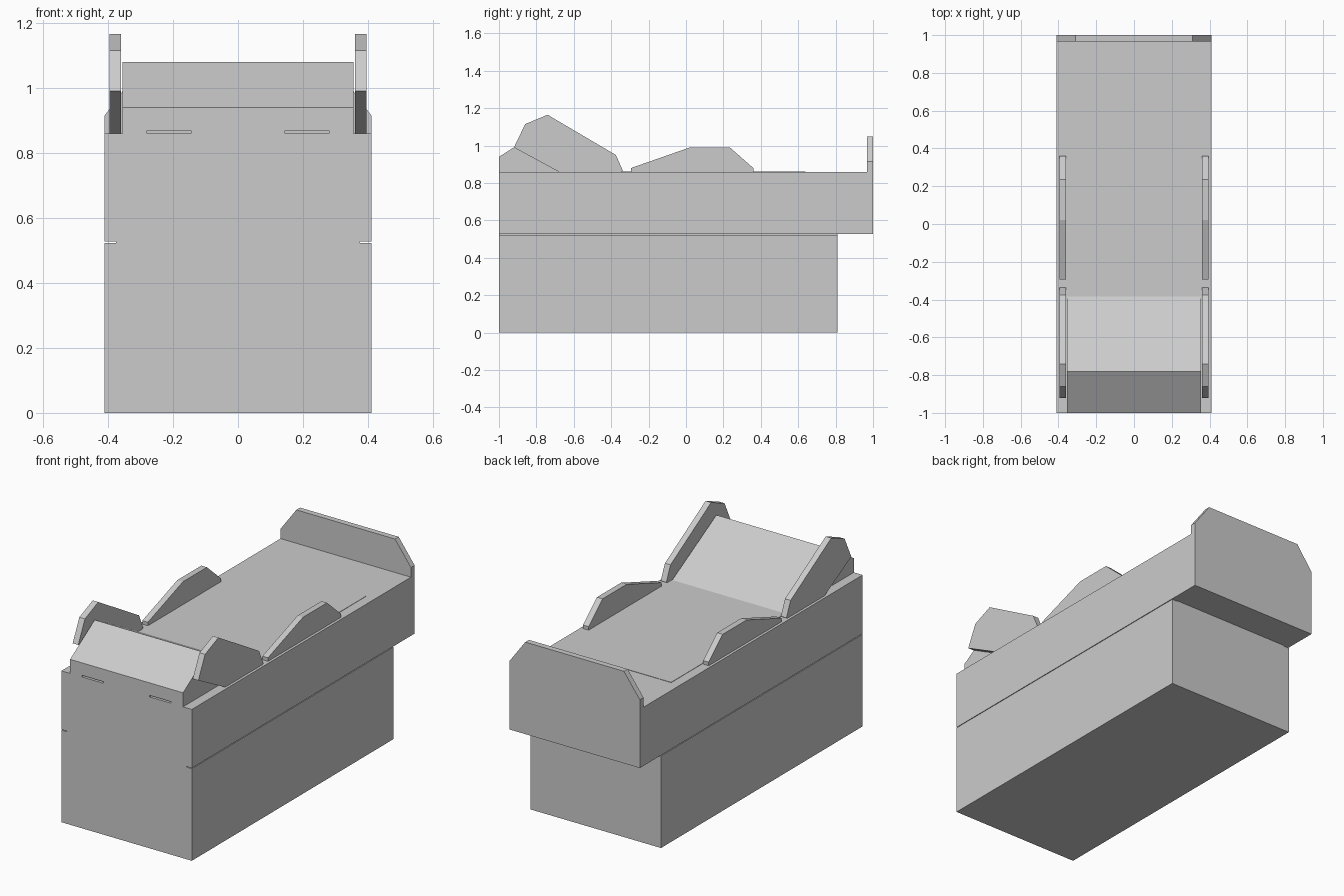
import bpy
import bmesh
from mathutils import Vector

cube = bpy.data.objects.get("Cube")
if cube:
    bpy.data.objects.remove(cube, do_unlink=True)

# Single plain grey
grey = bpy.data.materials.new("plain_grey")
grey.use_nodes = True
colour = (0.6, 0.6, 0.6, 1)
grey.diffuse_color = colour
grey.node_tree.nodes["Principled BSDF"].inputs["Base Color"].default_value = colour


def extrude(name, outline, start, step):
    """Extrude a closed outline of 3D points by a vector."""
    bm = bmesh.new()
    face = bm.faces.new([bm.verts.new(Vector(p) + Vector(start)) for p in outline])
    result = bmesh.ops.extrude_face_region(bm, geom=[face])
    verts = [v for v in result["geom"] if isinstance(v, bmesh.types.BMVert)]
    bmesh.ops.translate(bm, verts=verts, vec=step)
    bmesh.ops.recalc_face_normals(bm, faces=bm.faces)
    mesh = bpy.data.meshes.new(name)
    bm.to_mesh(mesh)
    bm.free()
    mesh.materials.append(grey)
    obj = bpy.data.objects.new(name, mesh)
    bpy.context.collection.objects.link(obj)
    return obj


def side_profile(name, yz, x0, x1):
    return extrude(name, [(0, y, z) for y, z in yz], (x0, 0, 0), (x1 - x0, 0, 0))


def box(name, x0, x1, y0, y1, z0, z1):
    return side_profile(name, [(y0, z0), (y1, z0), (y1, z1), (y0, z1)], x0, x1)


W = 0.41      # half width of the body
DECK = 0.86   # height of the bed deck

# Body: base and overhanging deck with a narrow seam between them
box("base", -W, W, -1, 0.81, 0, 0.523)
box("seam_core", -0.375, 0.375, -1, 0.81, 0.52, 0.53)
box("deck", -W, W, -1, 1, 0.527, DECK)
box("mattress", -0.355, 0.355, -0.4, 0.64, DECK - 0.01, DECK + 0.002)

# Raised wedge backrest with two shallow slots in its front
backrest = side_profile("backrest", [(-1, 0.855), (-1, 0.94), (-0.78, 1.08),
                                     (-0.38, DECK), (-0.38, 0.855)], -0.355, 0.355)
for side in (-1, 1):
    x0, x1 = sorted((side * 0.145, side * 0.28))
    cutter = box("slot_cutter", x0, x1, -1.05, -0.98, DECK, DECK + 0.009)
    mod = backrest.modifiers.new("slot", "BOOLEAN")
    mod.operation = "DIFFERENCE"
    mod.object = cutter
    cutter.hide_render = True
    bpy.context.view_layer.objects.active = backrest
    bpy.ops.object.modifier_apply(modifier=mod.name)
    bpy.data.objects.remove(cutter, do_unlink=True)

# Footboard with chamfered top corners
half = [(W, DECK), (W, 0.915), (0.31, 1.05)]
board = half + [(-x, z) for x, z in reversed(half)]
extrude("footboard", [(x, 0, z) for x, z in board], (0, 0.967, 0), (0, 0.033, 0))

# Side rails: a tilted pair by the backrest, a low pair at the middle
head_rail = [(-0.92, 0.99), (-0.86, 1.115), (-0.74, 1.165),
             (-0.375, 0.95), (-0.337, 0.865), (-0.345, DECK), (-0.68, DECK)]
middle_rail = [(-0.295, DECK), (-0.295, 0.88), (0.02, 0.99),
               (0.235, 0.99), (0.36, 0.88), (0.36, DECK)]
for label, side in (("left", 1), ("right", -1)):
    side_profile(label + "_head_rail", head_rail, side * 0.36, side * 0.395)
    side_profile(label + "_middle_rail", middle_rail, side * 0.36, side * 0.395)
